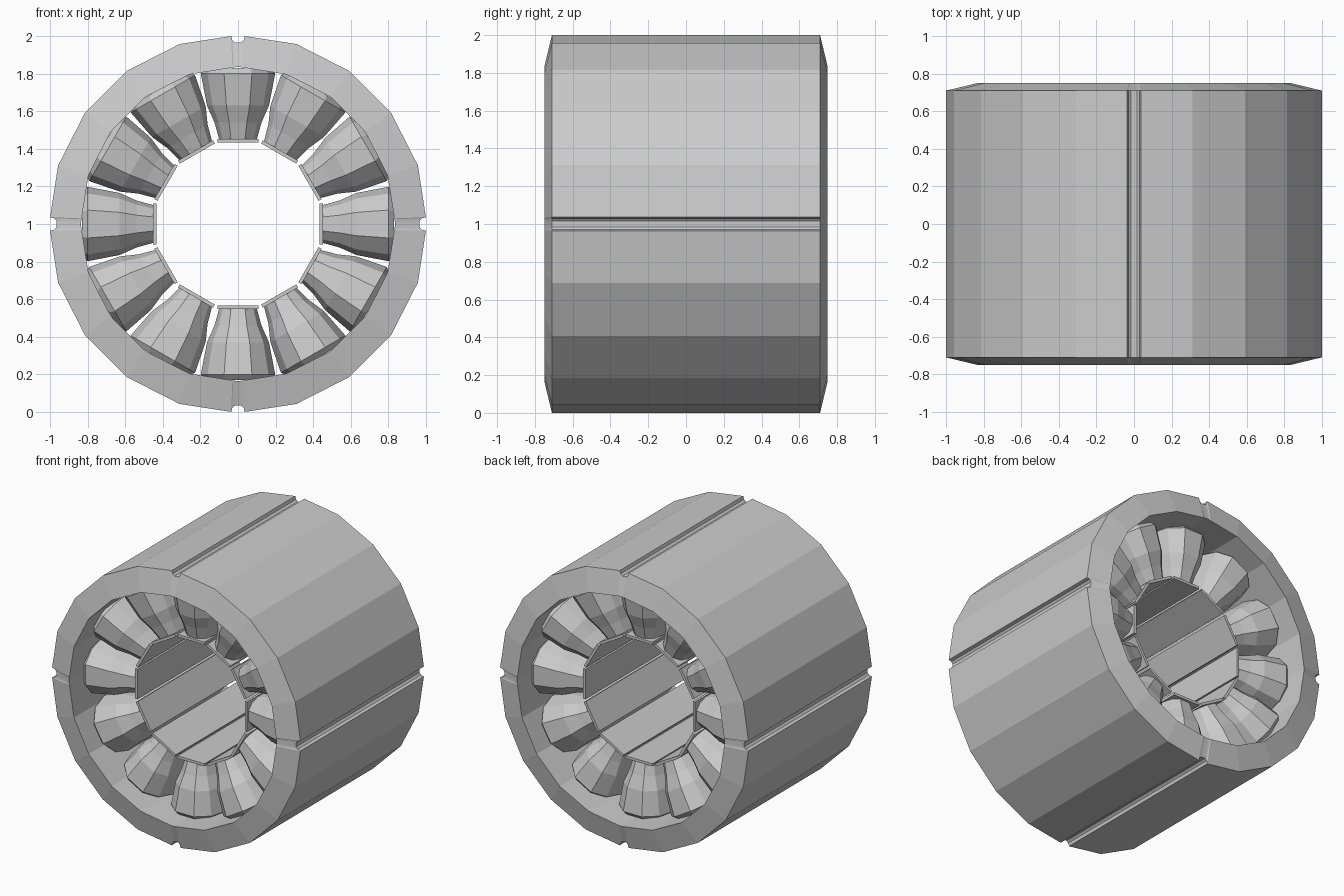
import bpy, bmesh
from math import sin, cos, pi, radians, atan2, hypot

if "Cube" in bpy.data.objects:
    bpy.data.objects.remove(bpy.data.objects["Cube"])

CZ = 1.0  # height of the axis


def make(name, verts, faces):
    mesh = bpy.data.meshes.new(name)
    mesh.from_pydata(verts, [], faces)
    bm = bmesh.new()
    bm.from_mesh(mesh)
    bmesh.ops.recalc_face_normals(bm, faces=bm.faces)
    bm.to_mesh(mesh)
    bm.free()
    obj = bpy.data.objects.new(name, mesh)
    bpy.context.collection.objects.link(obj)
    return obj


def loft(name, loops, close=False):
    n, m = len(loops[0]), len(loops)
    verts = [p for loop in loops for p in loop]
    faces = []
    for k in range(m if close else m - 1):
        a, b = k * n, (k + 1) % m * n
        faces += [(a + i, a + (i + 1) % n, b + (i + 1) % n, b + i) for i in range(n)]
    if not close:
        faces += [tuple(range(n)), tuple(range((m - 1) * n, m * n))]
    return make(name, verts, faces)


def polygon_radius(ang, r):
    step = pi / 10
    return r * cos(step / 2) / cos(ang % step - step / 2)


# Outer ring: 20 sides, with a key groove at each quarter
outline = []
for i in range(20):
    base = i * pi / 10
    if i % 5:
        outline.append((base, 1.007))
    else:
        for t, r in ((-.036, 1.0), (-.03, .978), (-.015, .966),
                     (.015, .966), (.03, .978), (.036, 1.0)):
            outline.append((base + atan2(t, r), hypot(t, r)))


def ring_loop(y, inner):
    pts = []
    for ang, r in outline:
        q = polygon_radius(ang, .837) if inner else r
        pts.append((q * sin(ang), y, CZ + q * cos(ang)))
    return pts


loft("outer_ring", [ring_loop(-.75, True), ring_loop(-.71, False),
                    ring_loop(.71, False), ring_loop(.75, True)], close=True)

# Twelve coils, each lofted from rounded loops, with a pole shoe at the inner end
# section: radius, half width, half length
COIL = ((.83, .175, .60), (.80, .198, .63), (.63, .165, .60),
        (.54, .125, .56), (.45, .10, .53))
ARC = [radians(a) for a in (0, 35, 68, 112, 145, 180)]


def place(t, y, r, ang):
    return (t * cos(ang) + r * sin(ang), y, CZ - t * sin(ang) + r * cos(ang))


for k in range(12):
    ang = k * pi / 6
    loops = []
    for r, w, length in COIL:
        d = w * 1.1
        half = [(w * cos(a), length - d + d * sin(a)) for a in ARC]
        loop = half + [(-t, -y) for t, y in half]
        loops.append([place(t, y, r, ang) for t, y in loop])
    loft(f"coil_{k + 1}", loops)
    shoe = [[place(t, y, r, ang) for t, y in
             ((-.108, -.54), (.108, -.54), (.108, .54), (-.108, .54))]
            for r in (.433, .452)]
    loft(f"pole_shoe_{k + 1}", shoe)
